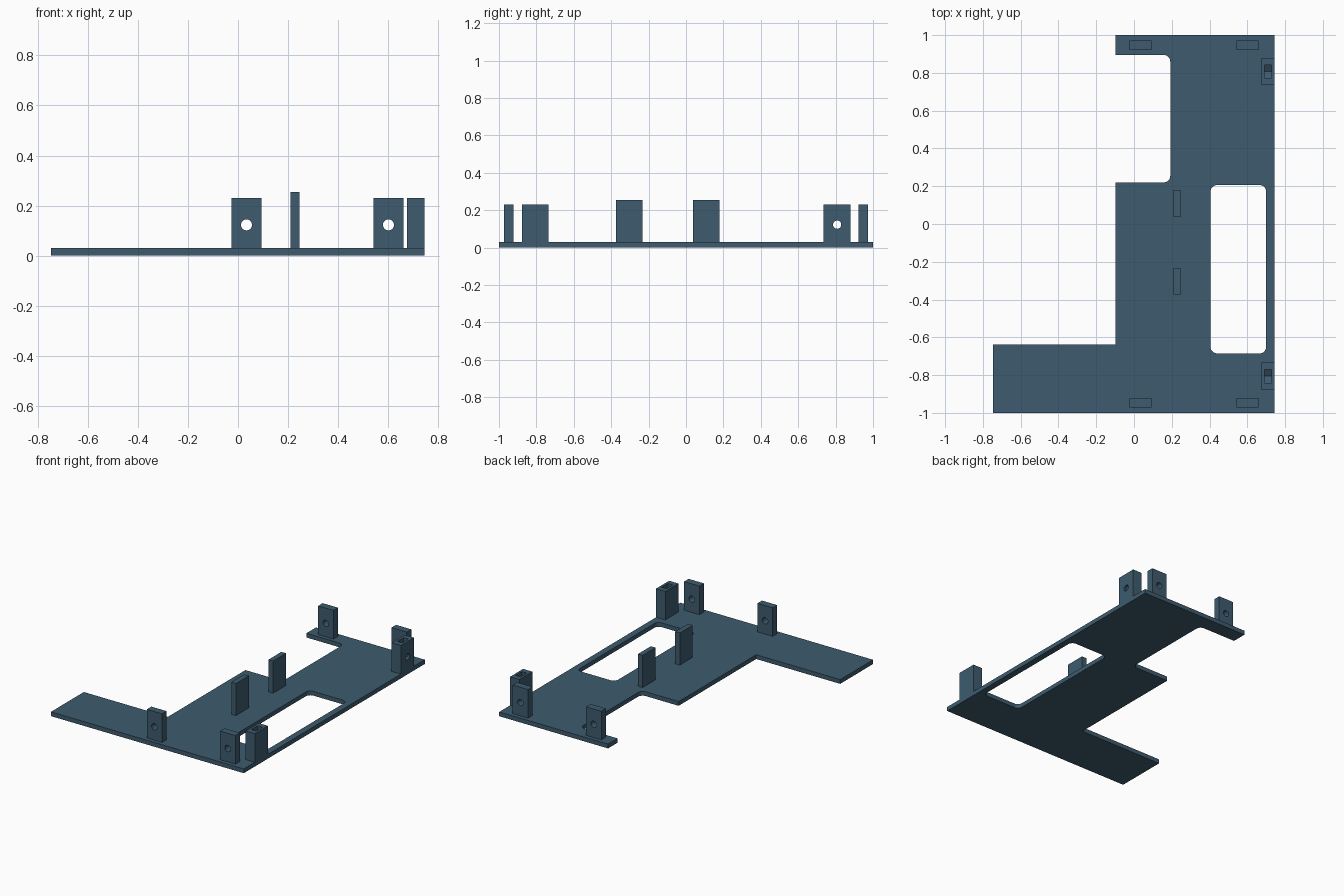
import bpy, bmesh, math
from mathutils import Matrix, Vector

if "Cube" in bpy.data.objects:
    bpy.data.objects.remove(bpy.data.objects["Cube"])

steel = bpy.data.materials.new("slate_blue")
steel.diffuse_color = (0.047, 0.105, 0.156, 1)
steel.use_nodes = True
steel.node_tree.nodes["Principled BSDF"].inputs["Base Color"].default_value = steel.diffuse_color

T = 0.03  # plate thickness


def prism(name, pts, depth, mat=Matrix()):
    """Extrude a 2D outline along local z, then place it with a matrix."""
    bm = bmesh.new()
    face = bm.faces.new([bm.verts.new((x, y, 0)) for x, y in pts])
    out = bmesh.ops.extrude_face_region(bm, geom=[face])
    verts = [g for g in out["geom"] if isinstance(g, bmesh.types.BMVert)]
    bmesh.ops.translate(bm, verts=verts, vec=(0, 0, depth))
    bm.transform(mat)
    bmesh.ops.recalc_face_normals(bm, faces=bm.faces[:])
    me = bpy.data.meshes.new(name)
    bm.to_mesh(me)
    bm.free()
    me.materials.append(steel)
    ob = bpy.data.objects.new(name, me)
    bpy.context.collection.objects.link(ob)
    return ob


def rect(x0, x1, y0, y1):
    return [(x0, y0), (x1, y0), (x1, y1), (x0, y1)]


def ring(cx, cy, r, n=32, start=0.0):
    return [(cx + r * math.cos(start + math.tau * i / n),
             cy + r * math.sin(start + math.tau * i / n)) for i in range(n)]


def rounded(x0, x1, y0, y1, r=0.035, n=8):
    pts = []
    corners = [(x1 - r, y1 - r), (x0 + r, y1 - r), (x0 + r, y0 + r), (x1 - r, y0 + r)]
    for k, (cx, cy) in enumerate(corners):
        for i in range(n + 1):
            a = math.pi / 2 * (k + i / n)
            pts.append((cx + r * math.cos(a), cy + r * math.sin(a)))
    return pts


def cut(ob, cutter):
    """Subtract the cutter, bake the result and discard the cutter."""
    mod = ob.modifiers.new("cut", 'BOOLEAN')
    mod.operation, mod.solver, mod.object = 'DIFFERENCE', 'EXACT', cutter
    bpy.context.view_layer.update()
    dg = bpy.context.evaluated_depsgraph_get()
    me = bpy.data.meshes.new_from_object(ob.evaluated_get(dg))
    ob.modifiers.clear()
    ob.data = me
    bpy.data.objects.remove(cutter)


# Base plate with a side notch and a long window
plate = prism("base_plate", [
    (-0.747, -1), (0.745, -1), (0.745, 1), (-0.097, 1), (-0.097, 0.22),
    (-0.097, -0.637), (-0.747, -0.637)], T)
down = Matrix.Translation((0, 0, -0.1))
cut(plate, prism("notch", rounded(-0.4, 0.192, 0.22, 0.895), 0.3, down))
cut(plate, prism("window", rounded(0.405, 0.70, -0.685, 0.206), 0.3, down))

# Frames for profiles drawn in (y, z) and in (x, z)
ALONG_X = Matrix(((0, 0, 1, 0), (1, 0, 0, 0), (0, 1, 0, 0), (0, 0, 0, 1)))
ALONG_Y = Matrix(((1, 0, 0, 0), (0, 0, 1, 0), (0, 1, 0, 0), (0, 0, 0, 1)))


def tab(name, frame, axis, centre, width, start, depth, top, hole_z):
    """Upright tab with a round screw hole through it."""
    place = Matrix.Translation(Vector(axis) * start) @ frame
    ob = prism(name, rect(centre - width / 2, centre + width / 2, T, top), depth, place)
    drill = Matrix.Translation(Vector(axis) * (start - 0.05)) @ frame
    cut(ob, prism("drill", ring(centre, hole_z, 0.022), depth + 0.1, drill))
    return ob


X, Y = (1, 0, 0), (0, 1, 0)
# Tabs along the front and back edges
for end, y in (("front", -0.972), ("back", 0.922)):
    for side, x in (("left", 0.034), ("right", 0.601)):
        tab(f"{end}_{side}_tab", ALONG_Y, Y, x, 0.118, y, 0.05, 0.23, 0.123)

# Taller tabs in the middle
for end, y in (("front", -0.303), ("back", 0.108)):
    tab(f"middle_{end}_tab", ALONG_X, X, y, 0.142, 0.21, 0.036, 0.255, 0.17)

# Thick tabs on the right edge, each with a hexagonal nut pocket open at the top
for end, y in (("front", -0.806), ("back", 0.808)):
    ob = tab(f"edge_{end}_tab", ALONG_X, X, y, 0.144, 0.674, 0.071, 0.23, 0.123)
    hexa = ring(y, 0.123, 0.0405, 6, math.pi / 6)
    w = hexa[0][0] - y
    pocket = [(y - w, 0.3), hexa[3], hexa[4], hexa[5], (y + w, 0.3)]
    pocket[1] = (y - w, hexa[3][1])
    cut(ob, prism("pocket", pocket, 0.038,
                  Matrix.Translation((0.691, 0, 0)) @ ALONG_X))
